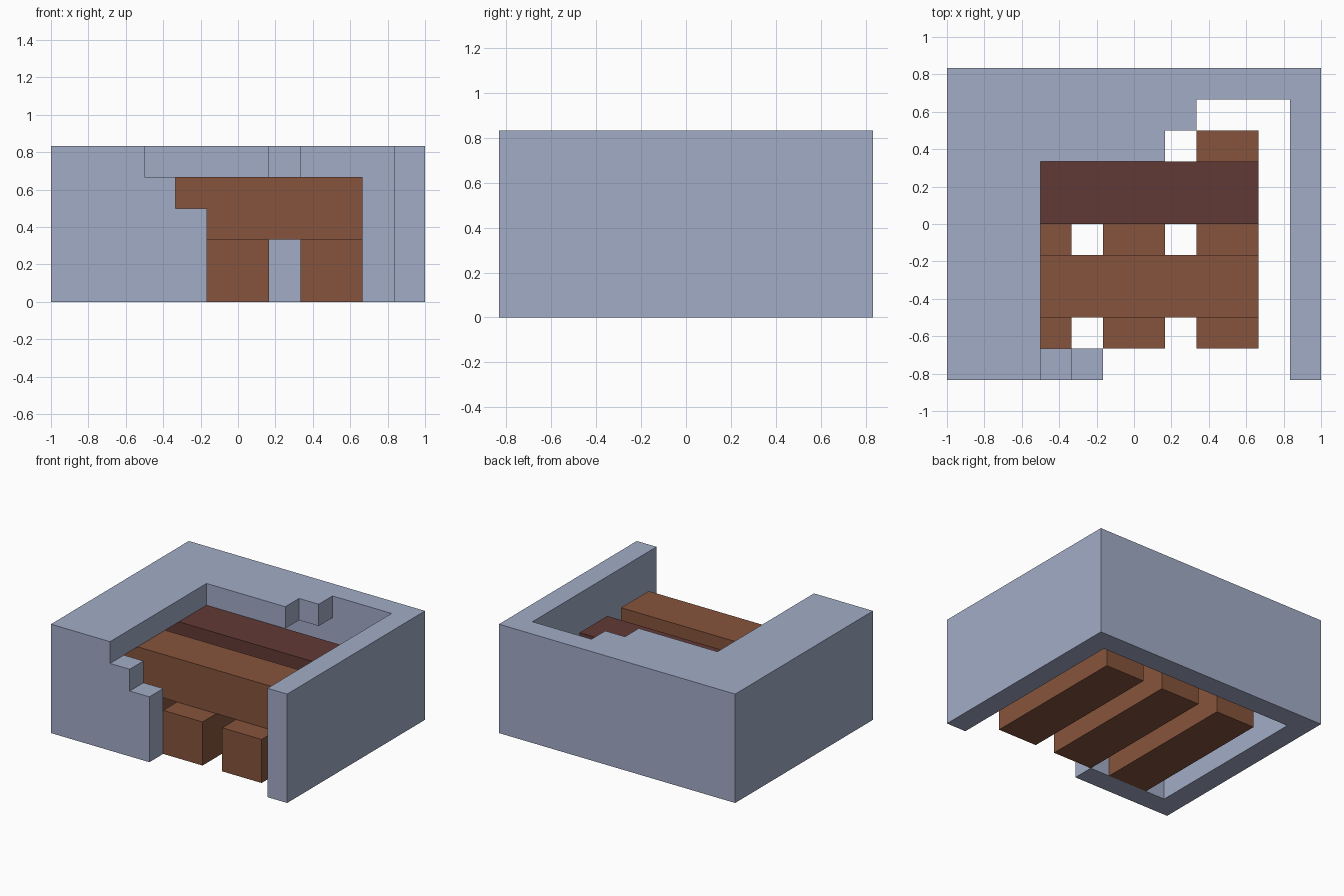
import bpy
import bmesh
from mathutils import Vector

if "Cube" in bpy.data.objects:
    bpy.data.objects.remove(bpy.data.objects["Cube"], do_unlink=True)

U = 1 / 6  # grid module: the model is 12 x 10 x 5 modules


def material(name, rgb):
    linear = [((c / 255 + 0.055) / 1.055) ** 2.4 for c in rgb] + [1.0]
    mat = bpy.data.materials.new(name)
    mat.use_nodes = True
    mat.diffuse_color = linear
    mat.node_tree.nodes["Principled BSDF"].inputs["Base Color"].default_value = linear
    return mat


STONE = material("blue grey stone", (162, 172, 199))
WOOD = material("brown wood", (134, 84, 60))
DARK_WOOD = material("dark red wood", (97, 58, 54))


def prism(name, outline, depth, mat):
    """Extrude a closed outline (in modules) along the depth vector."""
    bm = bmesh.new()
    face = bm.faces.new([bm.verts.new(Vector(p) * U) for p in outline])
    new = bmesh.ops.extrude_face_region(bm, geom=[face])["geom"]
    moved = [v for v in new if isinstance(v, bmesh.types.BMVert)]
    bmesh.ops.translate(bm, verts=moved, vec=Vector(depth) * U)
    bmesh.ops.recalc_face_normals(bm, faces=bm.faces)
    mesh = bpy.data.meshes.new(name)
    bm.to_mesh(mesh)
    bm.free()
    mesh.materials.append(mat)
    obj = bpy.data.objects.new(name, mesh)
    bpy.context.collection.objects.link(obj)
    return obj


def box(name, x, y, z, mat):
    outline = [(x[0], y[0], z[0]), (x[1], y[0], z[0]), (x[1], y[1], z[0]), (x[0], y[1], z[0])]
    return prism(name, outline, (0, 0, z[1] - z[0]), mat)


def carve(target, cutter):
    """Subtract the cutter from the target and discard it."""
    mod = target.modifiers.new("carve", 'BOOLEAN')
    mod.operation = 'DIFFERENCE'
    mod.solver = 'EXACT'
    mod.object = cutter
    cutter.hide_render = True
    bpy.context.view_layer.objects.active = target
    bpy.ops.object.modifier_apply(modifier=mod.name)
    bpy.data.objects.remove(cutter, do_unlink=True)


# Stone enclosure: a solid block hollowed from below
enclosure = box("stone_enclosure", (-6, 6), (-5, 5), (0, 5), STONE)
carve(enclosure, box("cavity_cutter", (-5, 5), (-4, 4), (-1, 4), STONE))

# Stepped opening through the roof
roof_hole = [(-3, -3.75), (5, -3.75), (5, 4), (2, 4), (2, 3), (1, 3), (1, 2), (-3, 2)]
carve(enclosure, prism("roof_cutter", [(x, y, 3.5) for x, y in roof_hole], (0, 0, 2), STONE))

# Broken front wall with stair steps down to the doorway
doorway = [(-1, -1), (5, -1), (5, 6), (-3, 6), (-3, 4), (-2, 4), (-2, 3), (-1, 3)]
carve(enclosure, prism("doorway_cutter", [(x, -6, z) for x, z in doorway], (0, 2.5, 0), STONE))

# Merge leftover coplanar faces
bm = bmesh.new()
bm.from_mesh(enclosure.data)
bmesh.ops.remove_doubles(bm, verts=bm.verts, dist=1e-4)
bmesh.ops.dissolve_limit(bm, angle_limit=0.01, verts=bm.verts, edges=bm.edges)
bm.to_mesh(enclosure.data)
bm.free()

# Three lower beams running front to back
for side, x in (("right", -4), ("middle", -1), ("left", 2)):
    box("lower_beam_" + side, (x, x + 2), (-4, 3), (0, 2), WOOD)

# Two upper beams laid across them
box("upper_beam_front", (-4, 4), (-3, -1), (2, 4), WOOD)
box("upper_beam_back", (-4, 4), (0, 2), (2, 4), DARK_WOOD)
